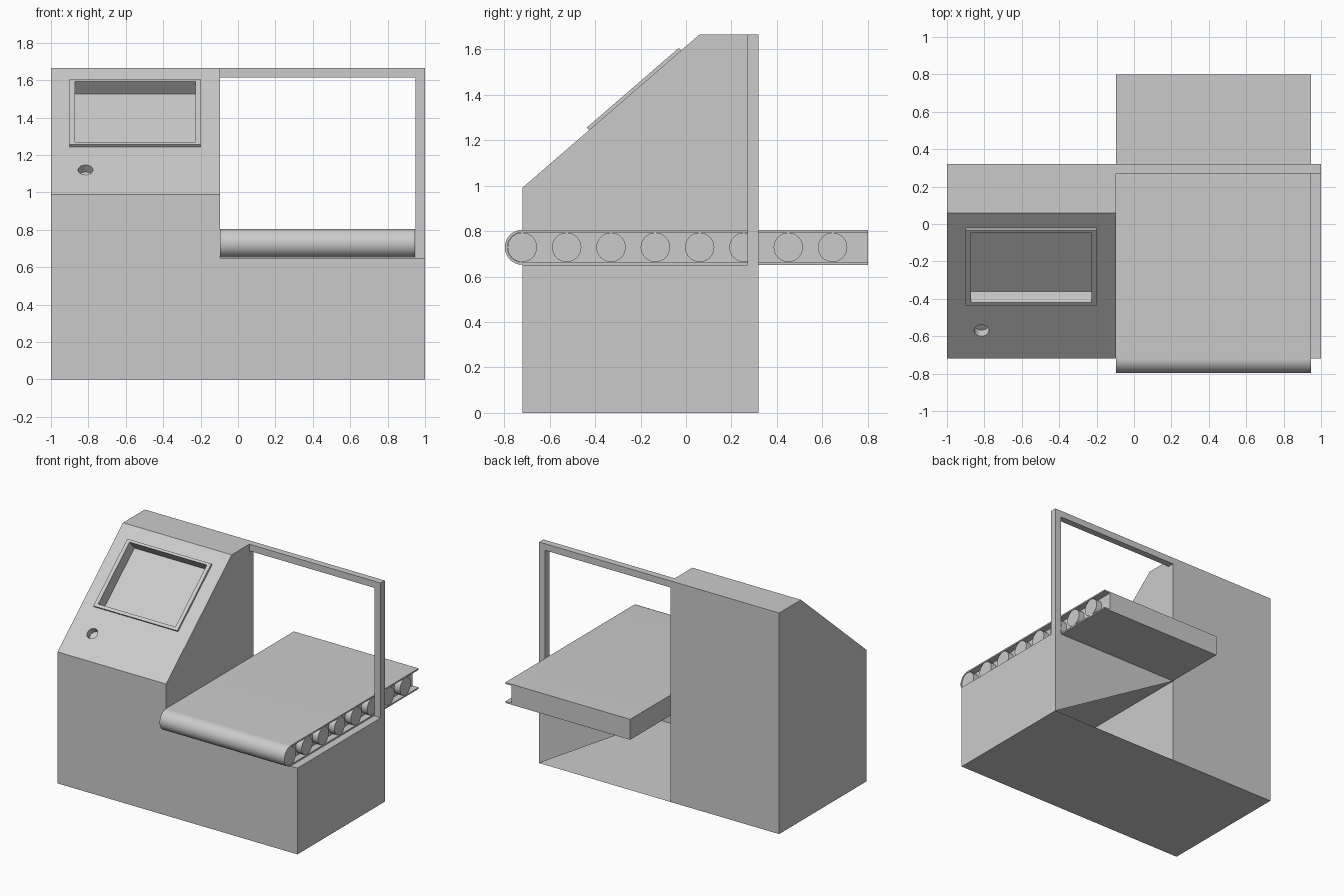
import bpy, bmesh, math
from mathutils import Vector, Matrix

if "Cube" in bpy.data.objects:
    bpy.data.objects.remove(bpy.data.objects["Cube"])

XL, XM, XR = -1.0, -0.095, 1.0        # cabinet left, cabinet/conveyor split, right
YF, YB = -0.72, 0.32                  # body front and back
TOP, DECK = 1.665, 0.65               # overall height, deck height


def make_object(name, verts, faces):
    bm = bmesh.new()
    vs = [bm.verts.new(v) for v in verts]
    for f in faces:
        bm.faces.new([vs[i] for i in f])
    bmesh.ops.recalc_face_normals(bm, faces=bm.faces)
    me = bpy.data.meshes.new(name)
    bm.to_mesh(me)
    bm.free()
    ob = bpy.data.objects.new(name, me)
    bpy.context.collection.objects.link(ob)
    return ob


def extrude(name, pts, a, b, place):
    """Closed prism of a 2D profile between a and b; place(u, v, w) gives 3D."""
    n = len(pts)
    verts = [place(u, v, w) for w in (a, b) for u, v in pts]
    faces = [range(n), range(n, 2 * n)]
    faces += [(i, (i + 1) % n, n + (i + 1) % n, n + i) for i in range(n)]
    return make_object(name, verts, faces)


def along_x(u, v, w):
    return (w, u, v)


def along_y(u, v, w):
    return (u, w, v)


def activate(ob):
    bpy.ops.object.select_all(action='DESELECT')
    ob.select_set(True)
    bpy.context.view_layer.objects.active = ob


def smooth(ob):
    activate(ob)
    bpy.ops.object.shade_smooth_by_angle(angle=math.radians(30))


def cut(ob, cutter):
    mod = ob.modifiers.new("cut", 'BOOLEAN')
    mod.operation, mod.object, mod.solver = 'DIFFERENCE', cutter, 'EXACT'
    activate(ob)
    bpy.ops.object.modifier_apply(modifier=mod.name)


def circle(cx, cy, r, n, start=0.0, sweep=2 * math.pi, closed=True):
    m = n if closed else n - 1
    return [(cx + r * math.cos(start + sweep * i / m),
             cy + r * math.sin(start + sweep * i / m)) for i in range(n)]


# Console cabinet with sloped front
cabinet = extrude("console_cabinet",
                  [(YF, 0), (YB, 0), (YB, TOP), (0.06, TOP), (YF, 0.99)],
                  XL, XM, along_x)

# Coordinates on the slope: x, distance up the slope, height off it
up = Vector((0, 0.78, 0.675)).normalized()
normal = Vector((0, -up.z, up.y))


def on_slope(u, v, w):
    return Vector((u, YF, 0.99)) + up * v + normal * w


def rect(x0, x1, s0, s1):
    return [(x0, s0), (x1, s0), (x1, s1), (x0, s1)]


# Raised screen bezel, recessed screen and button hole
bezel = extrude("screen_bezel", rect(-0.90, -0.20, 0.388, 0.923), -0.01, 0.015, on_slope)
screen_cut = extrude("screen_cutter", rect(-0.872, -0.228, 0.411, 0.905), -0.075, 0.1, on_slope)
hole_cut = extrude("hole_cutter", circle(-0.815, 0.199, 0.04, 32), -0.05, 0.1, on_slope)
cut(cabinet, screen_cut)
cut(cabinet, hole_cut)
cut(bezel, screen_cut)
smooth(cabinet)
for c in (screen_cut, hole_cut):
    bpy.data.objects.remove(c)

# Conveyor base: hollow shell whose back is only a triangular panel
make_object("conveyor_base",
            [(x, y, z) for x in (XM, XR) for y in (YF, YB) for z in (0, DECK)],
            [(0, 2, 6, 4), (1, 3, 7, 5), (0, 1, 5, 4), (4, 5, 7, 6), (3, 6, 7)])

# Gantry frame: top bar and right post
extrude("gantry_frame",
        [(XM, TOP), (XR, TOP), (XR, DECK), (0.95, DECK), (0.95, 1.615), (XM, 1.615)],
        0.27, YB, along_y)

# Conveyor belt: thin strip wrapped round the front end
CY, CZ, R, END, T = -0.72, 0.7285, 0.077, 0.80, 0.011
outer = [(END, CZ + R)] + circle(CY, CZ, R, 25, math.pi / 2, math.pi, False) + [(END, CZ - R)]
inner = [(END, CZ + R - T)] + circle(CY, CZ, R - T, 25, math.pi / 2, math.pi, False) + [(END, CZ - R + T)]
smooth(extrude("conveyor_belt", outer + inner[::-1], XM, 0.945, along_x))

# Core filling the belt, set back on the right to show the rollers
smooth(extrude("conveyor_core", inner, XM, 0.895, along_x))

# Rollers along the open side
for i in range(8):
    smooth(extrude(f"roller_{i + 1}", circle(CY + 0.195 * i, CZ, 0.0645, 32),
                   0.89, 0.943, along_x))
